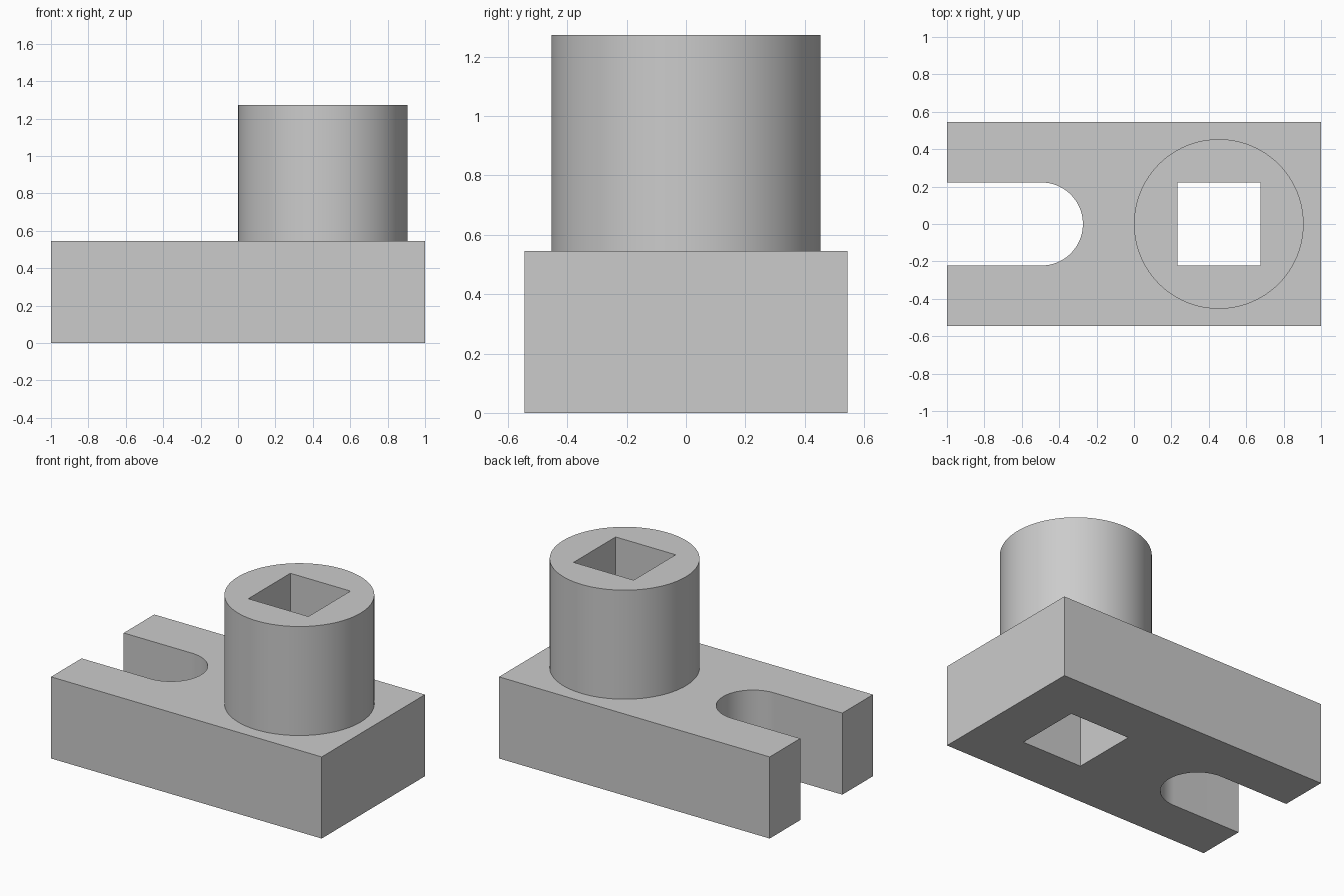
import bpy
import bmesh
from math import cos, sin, pi, radians

default = bpy.data.objects.get("Cube")
if default:
    bpy.data.objects.remove(default, do_unlink=True)

# Main dimensions
HALF_LENGTH, HALF_WIDTH = 1.0, 0.545
BASE_TOP, BOSS_TOP = 0.545, 1.273
BOSS_X, BOSS_RADIUS = 0.4535, 0.4535
HOLE_HALF = 0.222
SLOT_X = -0.495

grey = bpy.data.materials.new("plain grey")
grey.use_nodes = True
grey.diffuse_color = (0.6, 0.6, 0.6, 1)
grey.node_tree.nodes["Principled BSDF"].inputs["Base Color"].default_value = grey.diffuse_color


def arc(cx, radius, start, end, steps):
    """Points along an arc centred on the x axis."""
    angles = [start + (end - start) * i / steps for i in range(steps + 1)]
    return [(cx + radius * cos(a), radius * sin(a)) for a in angles]


def rectangle(cx, half_x, half_y):
    return [(cx - half_x, -half_y), (cx + half_x, -half_y),
            (cx + half_x, half_y), (cx - half_x, half_y)]


def prism(name, outline, bottom, top):
    """Extrude a counter-clockwise outline upwards into a closed solid."""
    bm = bmesh.new()
    face = bm.faces.new([bm.verts.new((x, y, bottom)) for x, y in outline])
    moved = bmesh.ops.extrude_face_region(bm, geom=[face])["geom"]
    verts = [v for v in moved if isinstance(v, bmesh.types.BMVert)]
    bmesh.ops.translate(bm, verts=verts, vec=(0, 0, top - bottom))
    bmesh.ops.recalc_face_normals(bm, faces=bm.faces)
    mesh = bpy.data.meshes.new(name)
    bm.to_mesh(mesh)
    bm.free()
    mesh.materials.append(grey)
    obj = bpy.data.objects.new(name, mesh)
    bpy.context.collection.objects.link(obj)
    return obj


def combine(body, tool, operation):
    """Apply a boolean to the body and discard the tool."""
    tool.hide_render = True
    mod = body.modifiers.new(tool.name, 'BOOLEAN')
    mod.operation = operation
    mod.solver = 'EXACT'
    mod.object = tool
    bpy.ops.object.select_all(action='DESELECT')
    bpy.context.view_layer.objects.active = body
    body.select_set(True)
    bpy.ops.object.modifier_apply(modifier=mod.name)
    bpy.data.objects.remove(tool, do_unlink=True)


# Rectangular base block
body = prism("slotted_base_with_boss", rectangle(0, HALF_LENGTH, HALF_WIDTH), 0, BASE_TOP)

# Round boss, joined into the base
boss = prism("round_boss", arc(BOSS_X, BOSS_RADIUS, 0, 2 * pi, 96)[:-1], BASE_TOP / 2, BOSS_TOP)
combine(body, boss, 'UNION')

# Square hole through the boss and base
hole = prism("square_hole", rectangle(BOSS_X, HOLE_HALF, HOLE_HALF), -0.2, BOSS_TOP + 0.2)
combine(body, hole, 'DIFFERENCE')

# Open slot with a rounded inner end
slot_outline = [(-1.2, -HOLE_HALF)] + arc(SLOT_X, HOLE_HALF, -pi / 2, pi / 2, 48) + [(-1.2, HOLE_HALF)]
slot = prism("rounded_slot", slot_outline, -0.2, BASE_TOP + 0.2)
combine(body, slot, 'DIFFERENCE')

bpy.ops.object.shade_smooth_by_angle(angle=radians(30))
